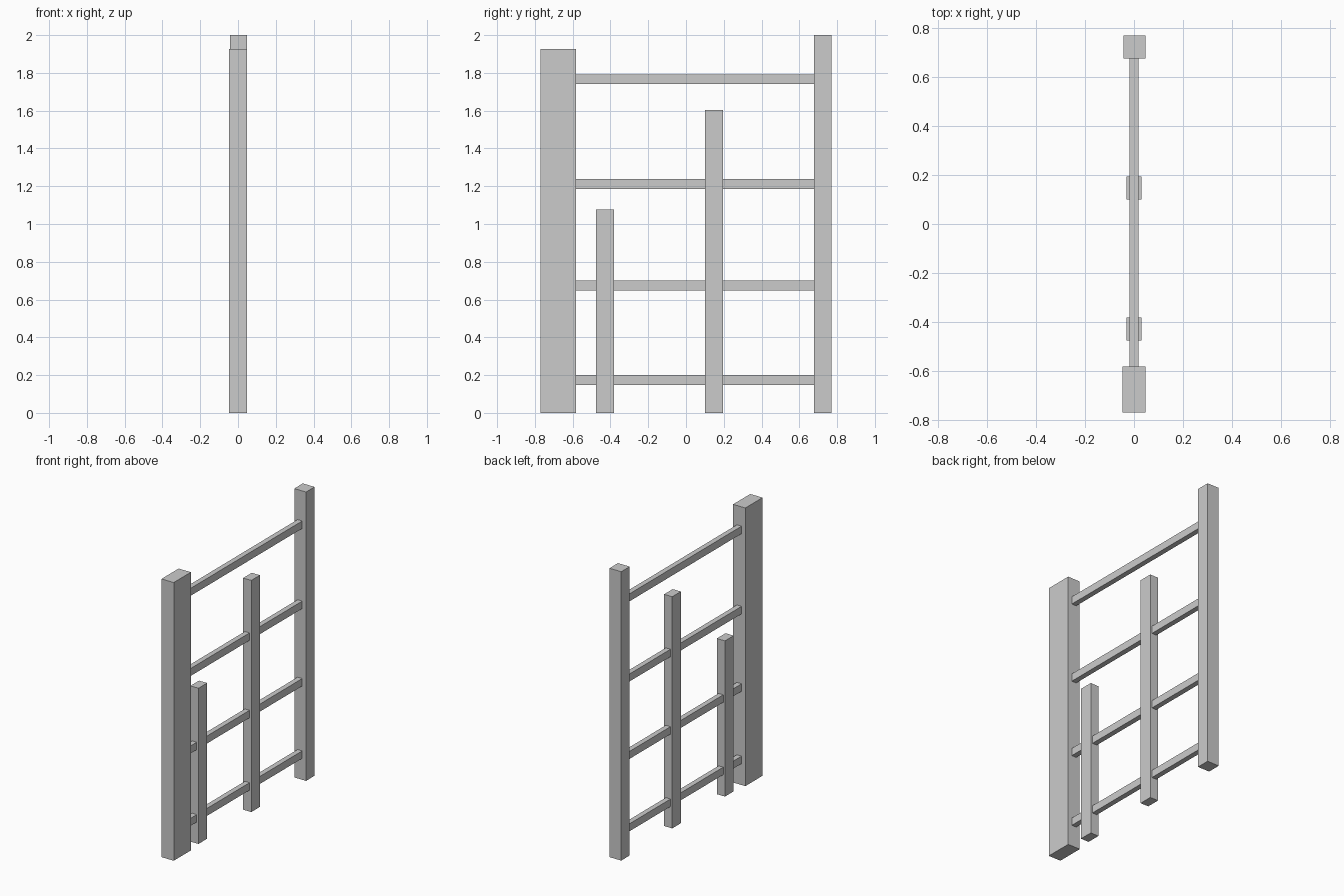
import bpy
import bmesh
from mathutils import Matrix, Vector

cube = bpy.data.objects.get("Cube")
if cube:
    bpy.data.objects.remove(cube, do_unlink=True)

GREY = (0.6, 0.6, 0.6, 1.0)
mat = bpy.data.materials.new("plain_grey")
mat.use_nodes = True
mat.diffuse_color = GREY
mat.node_tree.nodes["Principled BSDF"].inputs["Base Color"].default_value = GREY


def box(name, low, high):
    """Axis-aligned box between two opposite corners."""
    low, high = Vector(low), Vector(high)
    bm = bmesh.new()
    bmesh.ops.create_cube(bm, size=1)
    bmesh.ops.transform(bm, verts=bm.verts, matrix=Matrix.Diagonal((*(high - low), 1)))
    mesh = bpy.data.meshes.new(name)
    bm.to_mesh(mesh)
    bm.free()
    mesh.materials.append(mat)
    obj = bpy.data.objects.new(name, mesh)
    obj.location = (low + high) / 2
    bpy.context.collection.objects.link(obj)
    return obj


# End posts: wide one at the front, slim taller one at the back
box("front_post", (-0.047, -0.77, 0), (0.047, -0.582, 1.926))
box("back_post", (-0.043, 0.677, 0), (0.047, 0.77, 2))

# Intermediate uprights
box("short_upright", (-0.031, -0.477, 0), (0.031, -0.382, 1.078))
box("tall_upright", (-0.031, 0.101, 0), (0.031, 0.195, 1.604))

# Horizontal rails running between the end posts, through the uprights
for i, z in enumerate((0.174, 0.675, 1.211, 1.766), start=1):
    box(f"rail_{i}", (-0.018, -0.59, z - 0.026), (0.018, 0.685, z + 0.026))
